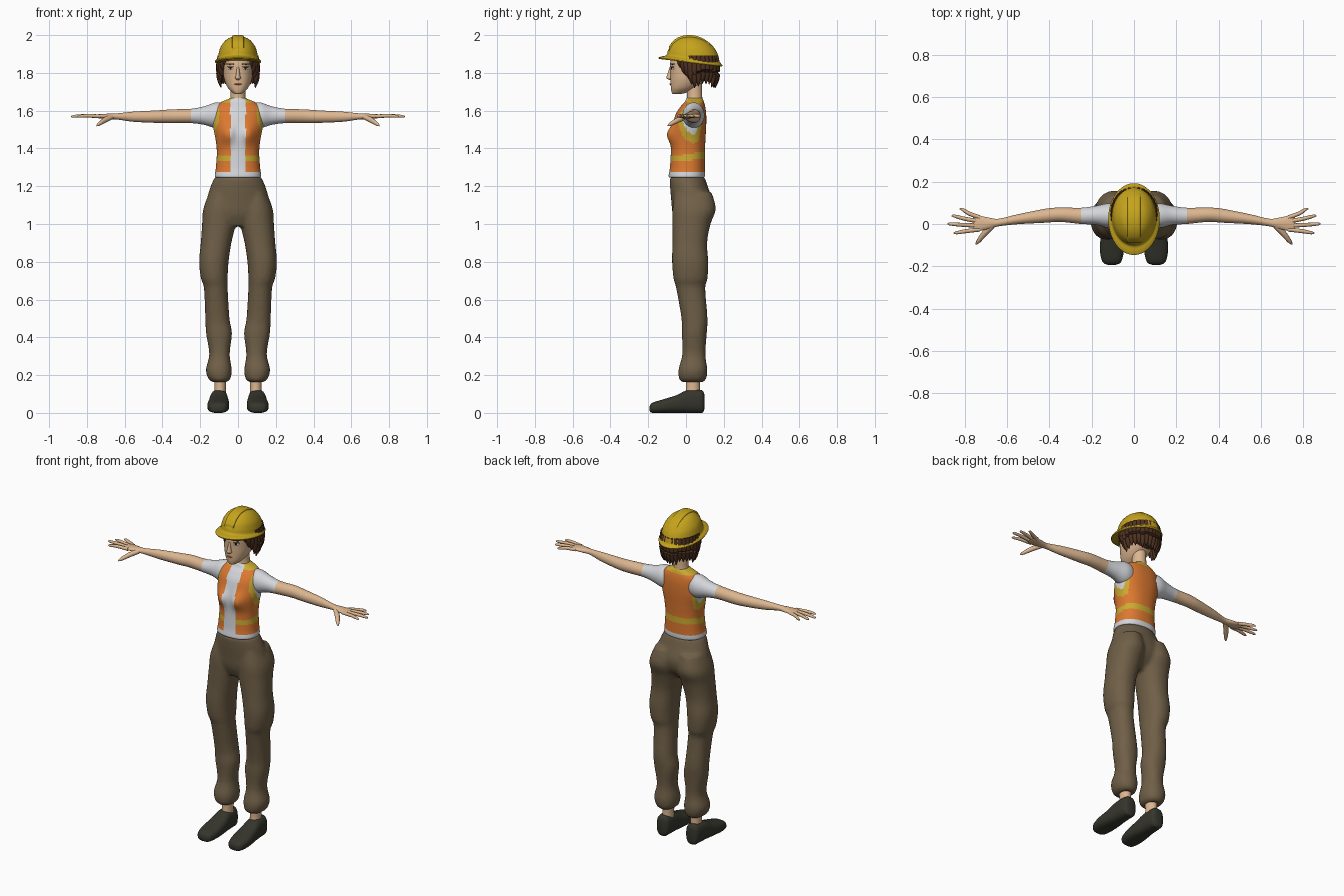
import bpy, bmesh, math, random
from mathutils import Vector, Matrix

random.seed(4)
cube = bpy.data.objects.get("Cube")
if cube:
    bpy.data.objects.remove(cube, do_unlink=True)


def material(name, r, g, b):
    mat = bpy.data.materials.new(name)
    mat.use_nodes = True
    mat.diffuse_color = (r, g, b, 1)
    shader = next(n for n in mat.node_tree.nodes if n.type == "BSDF_PRINCIPLED")
    shader.inputs["Base Color"].default_value = (r, g, b, 1)
    shader.inputs["Roughness"].default_value = 0.8
    return mat


skin = material("skin", 0.72, 0.47, 0.28)
white = material("white_cloth", 0.66, 0.67, 0.7)
orange = material("orange_cloth", 0.72, 0.19, 0.03)
trim = material("yellow_trim", 0.6, 0.4, 0.03)
brown = material("brown_trousers", 0.16, 0.115, 0.063)
dark = material("dark_shoe", 0.036, 0.036, 0.026)
hair = material("brown_hair", 0.075, 0.03, 0.014)
yellow = material("yellow_helmet", 0.56, 0.37, 0.012)
black = material("eye_black", 0.012, 0.008, 0.006)


def smooth_rows(rows, steps):
    """Catmull-Rom interpolation of rows of numbers."""
    out = []
    for i in range(len(rows) - 1):
        a, b, c, d = (rows[max(0, min(len(rows) - 1, i + k))] for k in (-1, 0, 1, 2))
        for s in range(steps):
            t = s / steps
            out.append([q + t / 2 * (r - p + t * (2 * p - 5 * q + 4 * r - e + t * (3 * (q - r) + e - p)))
                        for p, q, r, e in zip(a, b, c, d)])
    return out + [list(rows[-1])]


def skin_rings(bm, rings):
    """Join rings of points with quads and close both ends."""
    rings = [[bm.verts.new(p) for p in ring] for ring in rings]
    n = len(rings[0])
    for lower, upper in zip(rings, rings[1:]):
        for i in range(n):
            j = (i + 1) % n
            bm.faces.new((lower[i], lower[j], upper[j], upper[i]))
    bm.faces.new(rings[0])
    bm.faces.new(rings[-1])


def add_loft(bm, axis, rows, steps=4, segs=32, power=2.0, side=1, warp=None):
    """Each row: place along the axis, then low and high extent on the other two axes."""
    rings = []
    for t, a0, a1, b0, b1 in smooth_rows(rows, steps):
        ring = []
        for i in range(segs):
            ang = math.tau * (i + 0.5) / segs
            u, v = (math.copysign(abs(f) ** (2 / power), f) for f in (math.cos(ang), math.sin(ang)))
            a = (a0 + a1 + u * (a1 - a0)) / 2
            b = (b0 + b1 + v * (b1 - b0)) / 2
            p = Vector({"x": (t, a, b), "y": (a, t, b), "z": (a, b, t)}[axis])
            p.x *= side
            ring.append(warp(p) if warp else p)
        rings.append(ring)
    skin_rings(bm, rings)


def add_tube(bm, points, steps=3, segs=10, side=1):
    """Round tube through points of x, y, z, radius."""
    rows = smooth_rows(points, steps)
    rings = []
    for i, (x, y, z, r) in enumerate(rows):
        before, after = rows[max(i - 1, 0)], rows[min(i + 1, len(rows) - 1)]
        turn = (Vector(after[:3]) - Vector(before[:3])).to_track_quat("Z", "Y")
        ring = []
        for k in range(segs):
            ang = math.tau * k / segs
            p = Vector((x, y, z)) + turn @ Vector((r * math.cos(ang), r * math.sin(ang), 0))
            ring.append(Vector((p.x * side, p.y, p.z)))
        rings.append(ring)
    skin_rings(bm, rings)


def add_ball(bm, centre, size, turn=0.0):
    place = Matrix.Translation(centre) @ Matrix.Rotation(turn, 4, "Z") @ Matrix.Diagonal((*size, 1))
    bmesh.ops.create_uvsphere(bm, u_segments=24, v_segments=14, radius=1, matrix=place)


def finish(bm, name, mats, rule=None, sharp=50):
    bmesh.ops.recalc_face_normals(bm, faces=bm.faces)
    mesh = bpy.data.meshes.new(name)
    for mat in mats:
        mesh.materials.append(mat)
    if rule:
        for f in bm.faces:
            f.material_index = mats.index(rule(f.calc_center_median()))
    bm.to_mesh(mesh)
    bm.free()
    mesh.shade_smooth()
    mesh.set_sharp_from_angle(angle=math.radians(sharp))
    ob = bpy.data.objects.new(name, mesh)
    bpy.context.collection.objects.link(ob)
    return ob


def loft(name, mats, axis, rows, rule=None, **options):
    bm = bmesh.new()
    add_loft(bm, axis, rows, **options)
    return finish(bm, name, mats, rule)


def even(z, half, y0, y1):
    return (z, -half, half, y0, y1)


# Torso with vest over a white shirt
def bust(p):
    if p.y < 0.02:
        d = ((abs(p.x) - 0.055) / 0.042) ** 2 + ((p.z - 1.475) / 0.048) ** 2
        p.y -= 0.03 * math.exp(-d)
    return p


def vest_colour(c):
    x = abs(c.x)
    belt = 1.33 + 0.15 * max(0, c.y + 0.02)
    hole = math.hypot((c.y - 0.04) / 0.085, (c.z - 1.58) / 0.15)
    if c.z < 1.275 or (x < 0.04 and c.y < 0.01):
        return white
    if x > 0.1 and hole < 1:
        return white if hole < 0.7 and x > 0.118 else trim
    if c.z > 1.642 or belt < c.z < belt + 0.036:
        return trim
    return orange


loft("vest_torso", [white, orange, trim], "z", [
    even(1.245, 0.115, -0.085, 0.095), even(1.255, 0.123, -0.092, 0.1), even(1.3, 0.117, -0.085, 0.1),
    even(1.38, 0.112, -0.08, 0.1), even(1.45, 0.119, -0.078, 0.103), even(1.52, 0.132, -0.07, 0.107),
    even(1.58, 0.13, -0.055, 0.107), even(1.62, 0.12, -0.03, 0.102), even(1.645, 0.09, -0.008, 0.095),
    even(1.66, 0.055, 0, 0.09), even(1.668, 0.04, 0.005, 0.085)],
    rule=vest_colour, warp=bust, steps=9, segs=96, power=2.3)

# Trousers: hips and two legs fused into one smooth skin
bm = bmesh.new()
add_loft(bm, "z", [
    even(1.25, 0.122, -0.087, 0.098), even(1.2, 0.145, -0.085, 0.115), even(1.12, 0.168, -0.078, 0.14),
    even(1.05, 0.175, -0.07, 0.125), even(0.99, 0.07, -0.045, 0.07)])
for side in (1, -1):
    add_loft(bm, "z", [
        (1.17, 0.02, 0.15, -0.06, 0.135), (1.08, 0.004, 0.184, -0.072, 0.158), (1, 0.012, 0.19, -0.072, 0.13),
        (0.9, 0.035, 0.197, -0.072, 0.112), (0.8, 0.05, 0.206, -0.074, 0.118), (0.71, 0.055, 0.196, -0.066, 0.114),
        (0.66, 0.055, 0.18, -0.052, 0.102), (0.5, 0.045, 0.173, -0.024, 0.114), (0.42, 0.032, 0.169, -0.022, 0.11),
        (0.31, 0.044, 0.152, -0.02, 0.103), (0.23, 0.033, 0.17, -0.04, 0.113), (0.18, 0.04, 0.157, -0.037, 0.107),
        (0.163, 0.06, 0.135, -0.02, 0.09)], side=side, power=2.2)
trousers = finish(bm, "trousers", [brown])
fuse = trousers.modifiers.new("fuse", "REMESH")
fuse.mode = "VOXEL"
fuse.voxel_size = 0.011
fuse.use_smooth_shade = True
relax = trousers.modifiers.new("relax", "SMOOTH")
relax.factor = 0.5
relax.iterations = 4

for side, label in ((1, "left"), (-1, "right")):
    # Feet
    loft(label + "_ankle", [skin], "z", [
        (0.08, 0.063, 0.128, -0.004, 0.076), (0.14, 0.064, 0.125, 0, 0.073),
        (0.22, 0.06, 0.128, -0.004, 0.076)], side=side)
    loft(label + "_shoe", [dark], "y", [
        (-0.193, 0.085, 0.125, 0.01, 0.035), (-0.178, 0.06, 0.15, 0, 0.054), (-0.12, 0.047, 0.162, 0, 0.072),
        (-0.05, 0.048, 0.156, 0, 0.094), (0, 0.053, 0.15, 0, 0.118), (0.06, 0.056, 0.145, 0, 0.123),
        (0.088, 0.063, 0.137, 0, 0.118), (0.097, 0.08, 0.12, 0.02, 0.1)], side=side, power=2.7)
    # Arm with short sleeve, palm, fingers and thumb
    bm = bmesh.new()
    add_loft(bm, "x", [
        (0.07, 0, 0.09, 1.51, 1.64), (0.12, -0.018, 0.098, 1.508, 1.643), (0.18, -0.004, 0.086, 1.525, 1.623),
        (0.25, 0, 0.077, 1.534, 1.61), (0.35, 0.01, 0.078, 1.535, 1.607), (0.42, 0.006, 0.072, 1.535, 1.602),
        (0.55, -0.001, 0.046, 1.541, 1.595), (0.64, -0.011, 0.025, 1.553, 1.586), (0.69, -0.024, 0.031, 1.555, 1.584),
        (0.74, -0.034, 0.04, 1.56, 1.581), (0.762, -0.028, 0.034, 1.565, 1.577)], steps=6, side=side)
    for base, x, y in ((0.031, 0.825, 0.07), (0.012, 0.863, 0.038), (-0.008, 0.883, 0), (-0.026, 0.853, -0.042)):
        add_tube(bm, [(0.73, base, 1.57, 0.01), ((0.74 + x) / 2, (base + y) / 2, 1.573, 0.0095),
                      (x - 0.012, y, 1.57, 0.007), (x, y, 1.568, 0.002)], side=side)
    add_tube(bm, [(0.67, -0.008, 1.567, 0.014), (0.705, -0.042, 1.55, 0.014),
                  (0.735, -0.08, 1.53, 0.01), (0.748, -0.096, 1.52, 0.003)], side=side)
    finish(bm, label + "_arm", [white, skin], lambda c: white if abs(c.x) < 0.25 else skin)

# Neck and head
loft("neck", [skin], "z", [
    even(1.64, 0.05, 0, 0.09), even(1.675, 0.04, 0.005, 0.086), even(1.75, 0.038, 0, 0.085)])
loft("head", [skin], "z", [
    even(1.688, 0.014, -0.068, -0.03), even(1.695, 0.028, -0.075, 0), even(1.72, 0.053, -0.08, 0.05),
    even(1.76, 0.071, -0.082, 0.1), even(1.8, 0.078, -0.083, 0.13), even(1.86, 0.08, -0.083, 0.138),
    even(1.92, 0.07, -0.06, 0.12)], segs=48, power=2.2)
loft("nose", [skin], "z", [
    even(1.762, 0.007, -0.088, -0.07), even(1.772, 0.015, -0.103, -0.06), even(1.79, 0.011, -0.1, -0.06),
    even(1.835, 0.007, -0.085, -0.06)], segs=16)
bm = bmesh.new()
add_ball(bm, (0, -0.083, 1.74), (0.02, 0.004, 0.004))
finish(bm, "mouth", [orange])


# Eyes and brows sit on the curve of the face
def face_plates(name, mat, x, z, size, lift):
    bm = bmesh.new()
    for s in (1, -1):
        y = 0.027 - 0.11 * (1 - (x / 0.08) ** 2.2) ** (1 / 2.2)
        add_ball(bm, (s * x, y - lift, z), size, s * 0.5)
    finish(bm, name, [mat])


face_plates("eye_whites", white, 0.04, 1.824, (0.016, 0.004, 0.007), 0)
face_plates("irises", black, 0.039, 1.825, (0.007, 0.004, 0.007), 0.002)
face_plates("lashes", black, 0.041, 1.832, (0.019, 0.004, 0.003), 0.002)
face_plates("brows", hair, 0.041, 1.847, (0.023, 0.004, 0.004), 0.001)

# Hair: a rounded back and hanging pointed locks
bm = bmesh.new()
add_ball(bm, (0, 0.065, 1.85), (0.098, 0.103, 0.1))
count = 25
for i in range(count):
    a = math.radians(40 + 280 * i / (count - 1))
    front = max(0, math.cos(a))
    tip = 1.725 + 0.13 * front ** 1.5 + random.uniform(-0.008, 0.022)
    path = []
    for t, spread, r in ((0, 0.95, 0.02), (0.4, 1.04, 0.02), (0.75, 1.04, 0.014), (1, 0.97, 0.002)):
        z = 1.89 + (tip - 1.89) * t
        path.append((0.094 * spread * math.sin(a), 0.05 - 0.108 * spread * math.cos(a) + 0.03 * front * t, z, r))
    add_tube(bm, path, steps=4)
finish(bm, "hair", [hair])


# Helmet, tipped back a little
def tip_back(p):
    p.z -= 0.12 * (p.y - 0.03)
    return p


loft("helmet", [yellow], "z", [
    even(1.853, 0.119, -0.143, 0.19), even(1.86, 0.122, -0.146, 0.193), even(1.868, 0.116, -0.13, 0.186),
    even(1.878, 0.107, -0.104, 0.178), even(1.905, 0.102, -0.095, 0.172), even(1.94, 0.091, -0.077, 0.155),
    even(1.973, 0.065, -0.042, 0.12), even(1.989, 0.035, -0.002, 0.075), even(1.993, 0.006, 0.03, 0.04)],
    segs=56, steps=5, warp=tip_back)
ridge = []
for i in range(13):
    y = -0.09 + 0.248 * i / 12
    top = 1.875 + 0.125 * math.sqrt(1 - ((y - 0.035) / 0.137) ** 2)
    ridge.append((y, -0.031, 0.031, top - 0.04, top))
loft("helmet_ridge", [yellow], "y", ridge, power=5, warp=tip_back)
